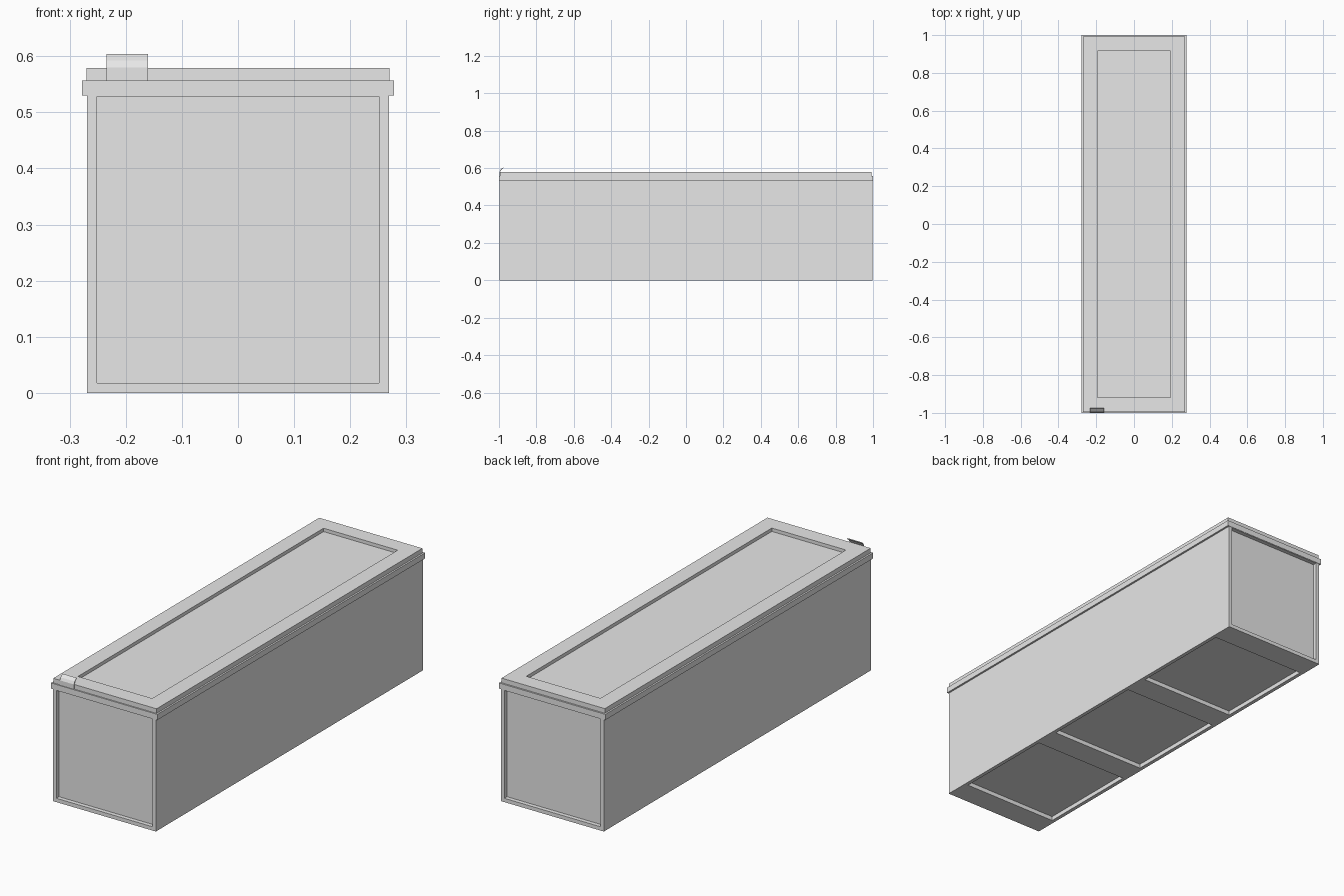
import bpy
import bmesh
from mathutils import Vector

cube = bpy.data.objects.get("Cube")
if cube:
    bpy.data.objects.remove(cube, do_unlink=True)

grey = bpy.data.materials.new("light grey")
grey.use_nodes = True
colour = (0.8, 0.8, 0.8, 1)
grey.diffuse_color = colour
grey.node_tree.nodes["Principled BSDF"].inputs["Base Color"].default_value = colour


def finish(bm, name):
    bmesh.ops.recalc_face_normals(bm, faces=bm.faces)
    mesh = bpy.data.meshes.new(name)
    bm.to_mesh(mesh)
    bm.free()
    mesh.materials.append(grey)
    obj = bpy.data.objects.new(name, mesh)
    bpy.context.collection.objects.link(obj)
    return obj


def box(low, high):
    low, high = Vector(low), Vector(high)
    bm = bmesh.new()
    bmesh.ops.create_cube(bm, size=1)
    bmesh.ops.scale(bm, vec=high - low, verts=bm.verts)
    bmesh.ops.translate(bm, vec=(low + high) / 2, verts=bm.verts)
    bm.normal_update()
    return bm


def facing(bm, direction):
    return [f for f in bm.faces if f.normal.dot(Vector(direction)) > 0.9]


def recess(bm, faces, border, depth):
    bmesh.ops.inset_individual(bm, faces=faces, thickness=border, use_even_offset=True)
    moved = bmesh.ops.extrude_discrete_faces(bm, faces=faces)["faces"]
    for f in moved:
        bmesh.ops.translate(bm, vec=-f.normal * depth, verts=f.verts)
    bm.normal_update()


# Long case with a sunken panel in each end
body = box((-0.269, -0.998, 0), (0.269, 0.998, 0.546))
recess(body, facing(body, (0, -1, 0)) + facing(body, (0, 1, 0)), 0.018, 0.02)

# Three shallow wells in the underside
wells = [(-0.9, -0.36), (-0.275, 0.275), (0.36, 0.9)]
for y in [edge for well in wells for edge in well]:
    base = [f for f in facing(body, (0, 0, -1)) if f.calc_center_median().z < 0.001]
    parts = set(base)
    for f in base:
        parts.update(f.edges, f.verts)
    bmesh.ops.bisect_plane(body, geom=list(parts), plane_co=(0, y, 0), plane_no=(0, 1, 0))
body.normal_update()
floor = [f for f in facing(body, (0, 0, -1)) if f.calc_center_median().z < 0.001]
cells = [f for f in floor
         if any(a < f.calc_center_median().y < b for a, b in wells)]
recess(body, cells, 0.018, 0.02)
finish(body, "case_body")

# Overhanging rim
finish(box((-0.278, -1, 0.53), (0.278, 1, 0.557)), "case_rim")

# Lid with a sunken top panel
lid = box((-0.27, -0.994, 0.556), (0.27, 0.992, 0.579))
recess(lid, facing(lid, (0, 0, 1)), 0.076, 0.016)
finish(lid, "lid")

# Thin bent pull tab on the front of the lid
bm = bmesh.new()
outline = [(-0.997, 0.557), (-0.997, 0.58), (-0.991, 0.592), (-0.977, 0.604),
           (-0.975, 0.601), (-0.988, 0.59), (-0.994, 0.579), (-0.994, 0.557)]
face = bm.faces.new([bm.verts.new((-0.234, y, z)) for y, z in outline])
side = bmesh.ops.extrude_face_region(bm, geom=[face])["geom"]
bmesh.ops.translate(bm, vec=(0.074, 0, 0),
                    verts=[v for v in side if isinstance(v, bmesh.types.BMVert)])
finish(bm, "pull_tab")
